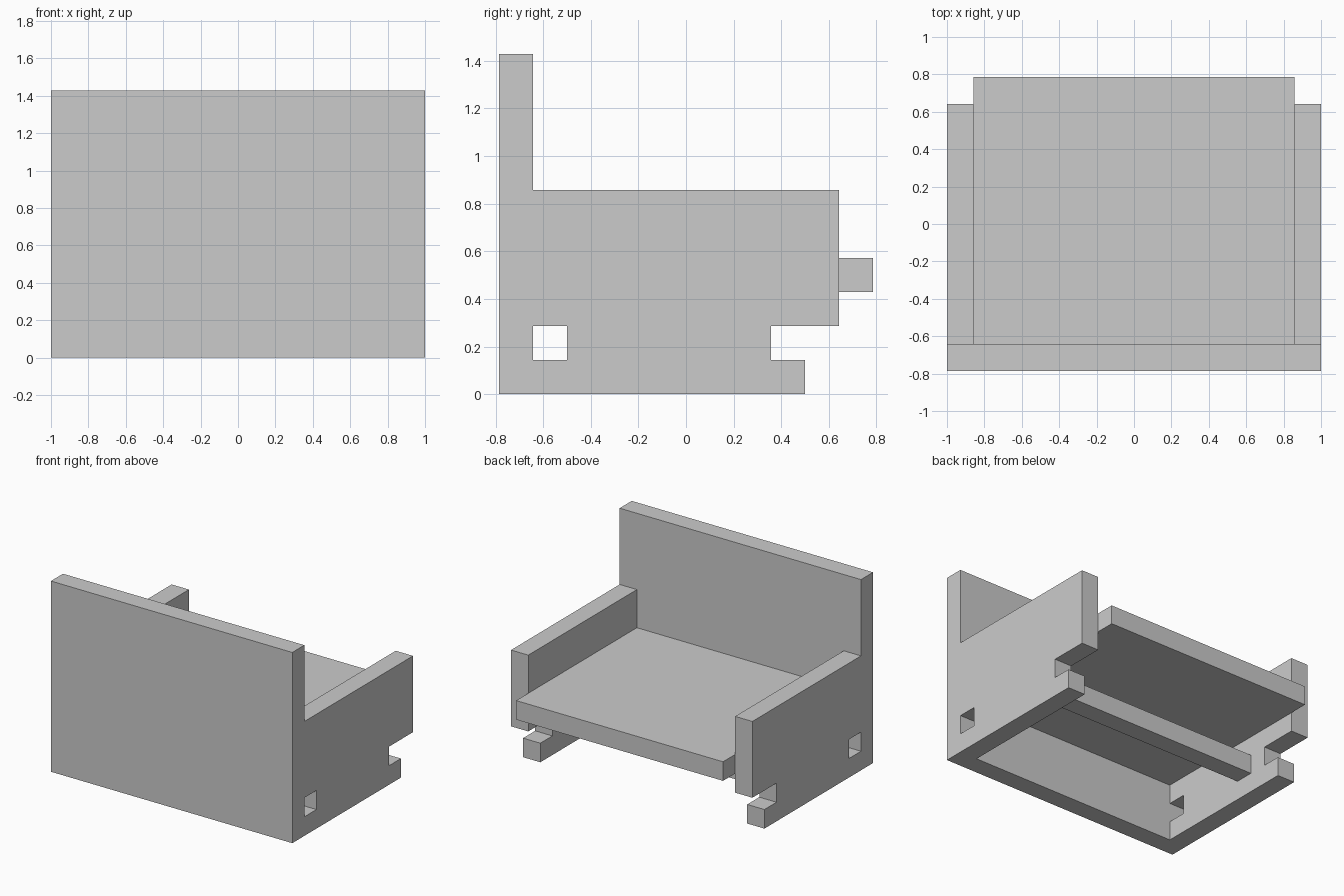
import bpy
import bmesh

U = 1 / 7          # board thickness, the module for every size
Y0 = -5.5          # front of the model, in modules

if "Cube" in bpy.data.objects:
    bpy.data.objects.remove(bpy.data.objects["Cube"], do_unlink=True)

# single grey finish
grey = bpy.data.materials.new("light grey")
grey.use_nodes = True
colour = (0.6, 0.6, 0.6, 1)
grey.diffuse_color = colour
grey.node_tree.nodes["Principled BSDF"].inputs["Base Color"].default_value = colour


def board(name, profile, x0, x1):
    """Extrude a (y, z) profile, in modules, from x0 to x1."""
    bm = bmesh.new()
    face = bm.faces.new([bm.verts.new((x0 * U, (y + Y0) * U, z * U)) for y, z in profile])
    out = bmesh.ops.extrude_face_region(bm, geom=[face])
    verts = [v for v in out["geom"] if isinstance(v, bmesh.types.BMVert)]
    bmesh.ops.translate(bm, verts=verts, vec=((x1 - x0) * U, 0, 0))
    bmesh.ops.recalc_face_normals(bm, faces=bm.faces)
    mesh = bpy.data.meshes.new(name)
    bm.to_mesh(mesh)
    bm.free()
    mesh.materials.append(grey)
    obj = bpy.data.objects.new(name, mesh)
    bpy.context.collection.objects.link(obj)
    return obj


def rect(y0, y1, z0, z1):
    return [(y0, z0), (y1, z0), (y1, z1), (y0, z1)]


# tall panel across the full width
board("tall_panel", rect(0, 1, 0, 10), -7, 7)

# side panels: open slot at the far end, square notch against the tall panel
side = [(1, 0), (9, 0), (9, 1), (8, 1), (8, 2), (10, 2), (10, 6),
        (1, 6), (1, 2), (2, 2), (2, 1), (1, 1)]
board("left_side", side, 6, 7)
board("right_side", side, -7, -6)

# seat between the sides, and the rail below it
board("seat", rect(1, 11, 3, 4), -6, 6)
board("cross_rail", rect(6, 7, 1, 2), -6, 6)
